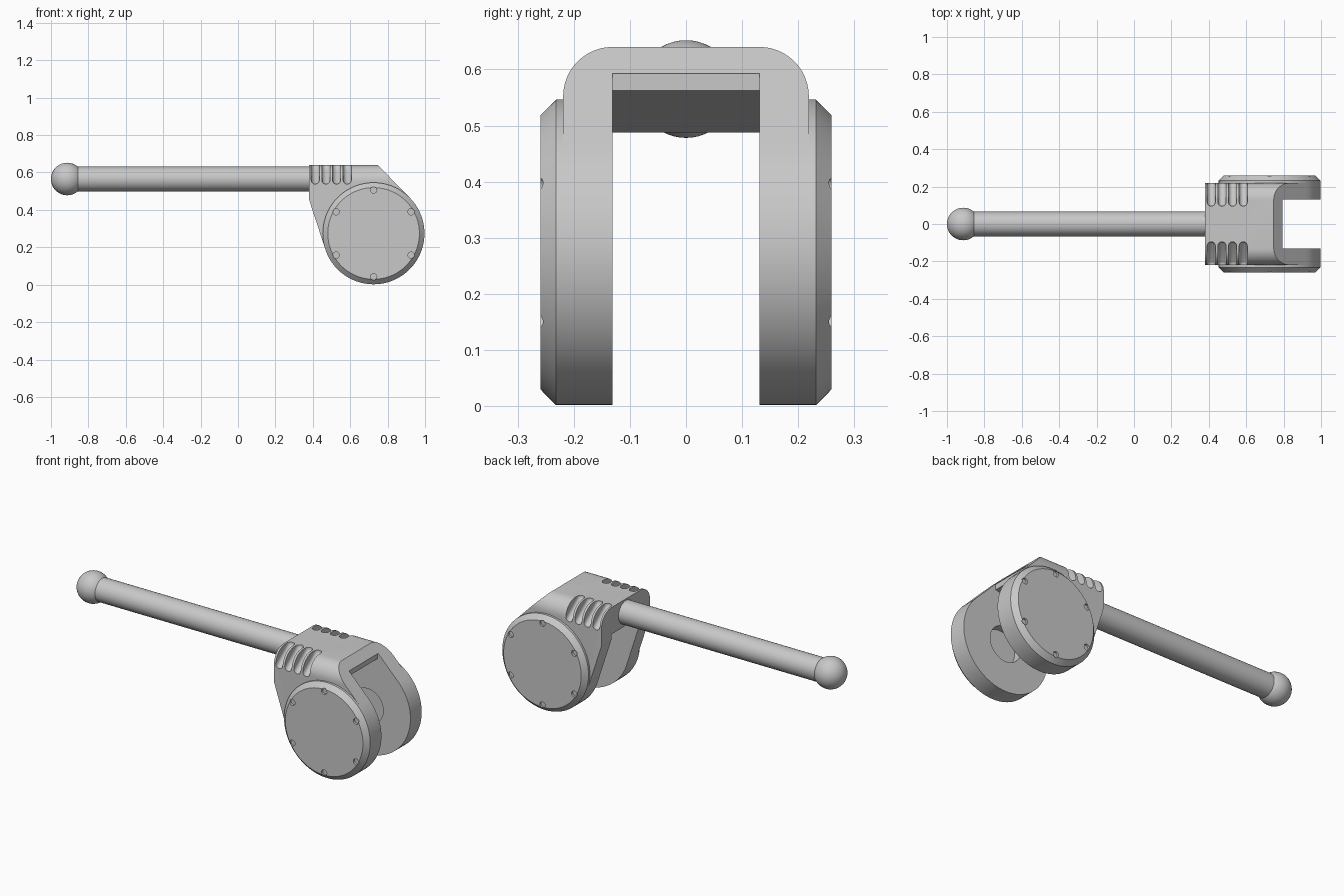
import bpy, bmesh
from math import sin, cos, pi, radians
from mathutils import Vector

if "Cube" in bpy.data.objects:
    bpy.data.objects.remove(bpy.data.objects["Cube"], do_unlink=True)

grey = bpy.data.materials.new("plain_grey")
grey.use_nodes = True
GREY = (0.58, 0.58, 0.58, 1)
grey.diffuse_color = GREY
grey.node_tree.nodes["Principled BSDF"].inputs["Base Color"].default_value = GREY

WX, WZ, WR = 0.725, 0.274, 0.272    # hub centre and radius
HALF, GAP, TOP = 0.219, 0.131, 0.64  # yoke half width, slot half width, top
ROD_Z = 0.565


def finish(bm, name):
    bmesh.ops.recalc_face_normals(bm, faces=bm.faces)
    mesh = bpy.data.meshes.new(name)
    bm.to_mesh(mesh)
    bm.free()
    mesh.materials.append(grey)
    obj = bpy.data.objects.new(name, mesh)
    bpy.context.collection.objects.link(obj)
    return obj


def hull(name, points):
    """Convex solid around a set of points."""
    bm = bmesh.new()
    for p in points:
        bm.verts.new(p)
    bmesh.ops.convex_hull(bm, input=bm.verts)
    loose = [v for v in bm.verts if not v.link_faces]
    bmesh.ops.delete(bm, geom=loose, context='VERTS')
    bmesh.ops.dissolve_limit(bm, angle_limit=radians(1), verts=bm.verts, edges=bm.edges)
    return finish(bm, name)


def ring(x, z, r, y, n=72):
    return [(x + r * cos(2 * pi * i / n), y, z + r * sin(2 * pi * i / n)) for i in range(n)]


def cylinder(name, x, z, r, y0, y1, n=72):
    return hull(name, ring(x, z, r, y0, n) + ring(x, z, r, y1, n))


def prism(name, outline, half):
    return hull(name, [(x, y, z) for x, z in outline for y in (-half, half)])


def ball_points(centre, r):
    bm = bmesh.new()
    bmesh.ops.create_uvsphere(bm, u_segments=20, v_segments=10, radius=r)
    pts = [v.co + Vector(centre) for v in bm.verts]
    bm.free()
    return pts


def boolean(obj, cutters, operation='DIFFERENCE'):
    for c in cutters:
        c.hide_render = True
        mod = obj.modifiers.new("cut", 'BOOLEAN')
        mod.object, mod.operation, mod.solver = c, operation, 'EXACT'
        bpy.context.view_layer.objects.active = obj
        bpy.ops.object.modifier_apply(modifier=mod.name)
        bpy.data.objects.remove(c, do_unlink=True)


def smooth(obj):
    bpy.ops.object.select_all(action='DESELECT')
    obj.select_set(True)
    bpy.context.view_layer.objects.active = obj
    bpy.ops.object.shade_smooth_by_angle(angle=radians(30))


# Yoke: side outline crossed with a round-shouldered section
outline = [(0.38, TOP), (0.747, TOP), (0.38, 0.455)]
outline += [(x, z) for x, y, z in ring(WX, WZ, WR, 0)]
yoke = prism("yoke", outline, 0.4)
fillet = HALF - GAP
section = [(HALF, -0.1)]
for i in range(13):
    a = pi / 2 * i / 12
    section.append((GAP + fillet * cos(a), TOP - fillet + fillet * sin(a)))
block = hull("shoulder_block", [(x, s * y, z) for x in (0.2, 1.2) for s in (-1, 1) for y, z in section])
boolean(yoke, [block], 'INTERSECT')

# Slot between the legs, with a sloping roof and a small step at the front lip
roof = prism("slot_cutter", [(0.3, -0.1), (0.3, 0.473), (0.79, 0.562), (1.2, 0.562), (1.2, -0.1)], GAP)
lip = prism("lip_cutter", [(0.79, 0.4), (0.79, 0.593), (1.2, 0.593), (1.2, 0.4)], GAP)
boolean(yoke, [roof, lip])

# Axle recesses on the inner leg faces and grip grooves over both shoulders
cutters = [cylinder("axle_cutter", WX, WZ, 0.1, -GAP - 0.05, GAP + 0.05)]
for side in (-1, 1):
    for i in range(4):
        x = 0.413 + 0.057 * i
        path = [(0.215, 0.56), (0.117, 0.636), (0.4, 0.56), (0.117, 0.8), (0.4, 0.8)]
        pts = [p for y, z in path for p in ball_points((x, side * y, z), 0.022)]
        cutters.append(hull("groove_cutter", pts))
boolean(yoke, cutters)
smooth(yoke)

# Chamfered hub covers with six bolt holes each
for side, name in ((-1, "front_hub_cover"), (1, "back_hub_cover")):
    cover = hull(name, ring(WX, WZ, WR, side * HALF) + ring(WX, WZ, WR, side * 0.232)
                 + ring(WX, WZ, 0.245, side * 0.259))
    holes = []
    for i in range(6):
        a = pi / 6 + i * pi / 3
        holes.append(cylinder("bolt_cutter", WX + 0.232 * cos(a), WZ + 0.232 * sin(a),
                              0.017, side * 0.247, side * 0.3, 20))
    boolean(cover, holes)
    smooth(cover)

# Rod and ball end
bpy.ops.mesh.primitive_cylinder_add(vertices=48, radius=0.066, depth=1.3,
                                    location=(-0.26, 0, ROD_Z), rotation=(0, pi / 2, 0))
rod = bpy.context.object
rod.name = "rod"
bpy.ops.mesh.primitive_uv_sphere_add(segments=48, ring_count=24, radius=0.087,
                                     location=(-0.913, 0, ROD_Z))
ball = bpy.context.object
ball.name = "ball_end"
for obj in (rod, ball):
    obj.data.materials.append(grey)
    smooth(obj)
